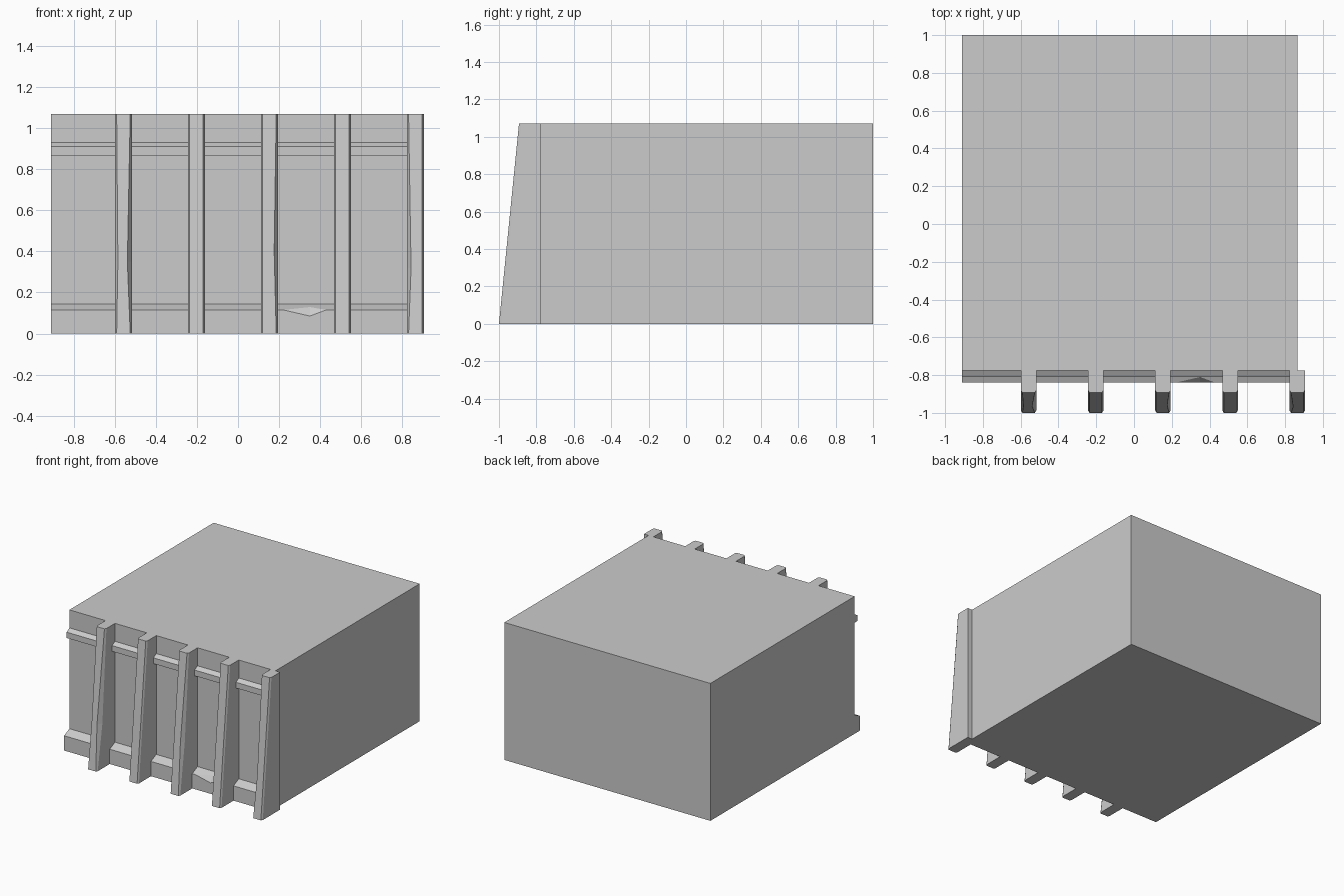
import bpy, bmesh

if "Cube" in bpy.data.objects:
    bpy.data.objects.remove(bpy.data.objects["Cube"])

H = 1.07        # wall height
WALL = -0.775   # front wall plane


def loft(name, sections):
    """Skin a list of equal-sized point loops and cap both ends."""
    bm = bmesh.new()
    rings = [[bm.verts.new(p) for p in s] for s in sections]
    n = len(rings[0])
    for a, b in zip(rings, rings[1:]):
        for i in range(n):
            j = (i + 1) % n
            bm.faces.new((a[i], a[j], b[j], b[i]))
    bm.faces.new(rings[0])
    bm.faces.new(rings[-1])
    bmesh.ops.remove_doubles(bm, verts=bm.verts, dist=1e-5)
    bmesh.ops.recalc_face_normals(bm, faces=bm.faces)
    me = bpy.data.meshes.new(name)
    bm.to_mesh(me)
    bm.free()
    ob = bpy.data.objects.new(name, me)
    bpy.context.collection.objects.link(ob)
    return ob


def along_x(profile, x):
    return [(x, y, z) for y, z in profile]


# Main block
block = [(WALL, 0), (1, 0), (1, H), (WALL, H)]
loft("wall_block", [along_x(block, x) for x in (-0.91, 0.865)])

# Upper moulding with sloped top
band = [(WALL, 0.865), (-0.81, 0.865), (-0.81, 0.91), (WALL, 0.93)]
loft("upper_band", [along_x(band, x) for x in (-0.91, 0.86)])


# Base plinth with one chipped edge
def plinth(low=(-0.84, 0.115), high=(-0.84, 0.115)):
    return [(WALL, 0), (-0.84, 0), low, high, (WALL, 0.145)]


loft("base_plinth", [
    along_x(plinth(), -0.91),
    along_x(plinth(), 0.22),
    along_x(plinth((-0.84, 0.085), (-0.81, 0.129)), 0.35),
    along_x(plinth(), 0.43),
    along_x(plinth(), 0.86)])


# Leaning buttresses with chamfered, worn front edges
def rib_section(x, z, left, right):
    front = -1 + 0.107 * z / H
    w = 0.041
    return [(x - w, WALL, z), (x - w, front + 1.6 * left, z),
            (x - w + left, front, z), (x + w - right, front, z),
            (x + w, front + 1.6 * right, z), (x + w, WALL, z)]


C = 0.008
wear = [(0.014, 0.022, 0.35), (C, C, 0.5), (C, 0.018, 0.4),
        (C, C, 0.5), (0.02, C, 0.32)]
for i, (left, right, z) in enumerate(wear):
    x = -0.558 + i * 0.3555
    loft(f"buttress_{i + 1}", [rib_section(x, 0, C, C),
                               rib_section(x, z, left, right),
                               rib_section(x, H, C, C)])
